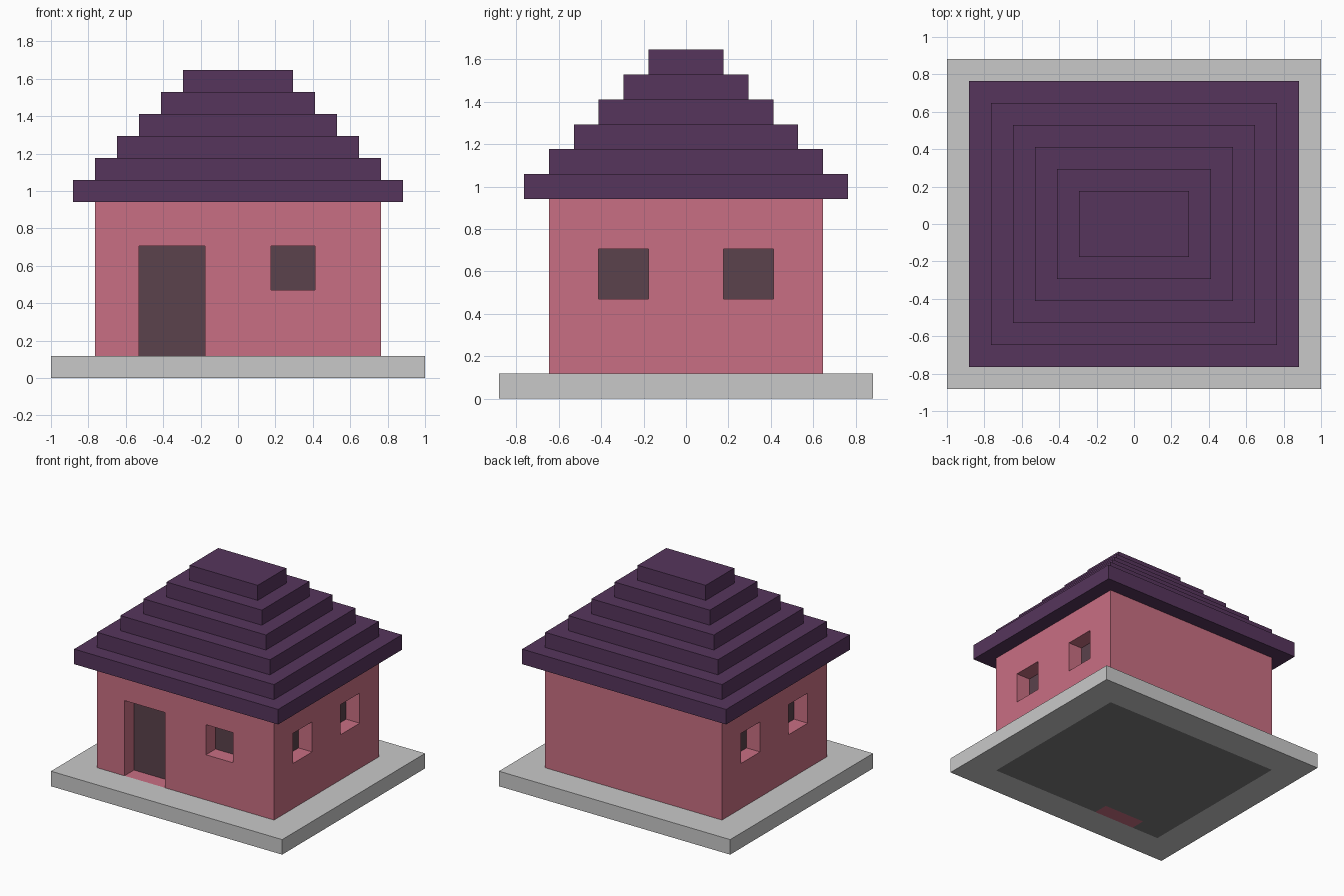
import bpy, bmesh
from mathutils import Vector

if "Cube" in bpy.data.objects:
    bpy.data.objects.remove(bpy.data.objects["Cube"])

U = 2 / 17  # one block


def material(name, rgb):
    lin = [(c / 255 / 12.92) if c / 255 <= 0.04045 else ((c / 255 + 0.055) / 1.055) ** 2.4 for c in rgb]
    m = bpy.data.materials.new(name)
    m.diffuse_color = (*lin, 1)
    m.use_nodes = True
    m.node_tree.nodes["Principled BSDF"].inputs["Base Color"].default_value = m.diffuse_color
    return m


GREY = material("pale_grey", (201, 201, 201))
PINK = material("pink", (201, 111, 131))
PURPLE = material("purple", (86, 53, 92))
DARK = material("dark_opening", (91, 66, 76))
FLOOR = material("mid_grey", (124, 124, 124))


def box(name, lo, hi, *mats):
    """Box between two corners given in blocks."""
    lo, hi = Vector(lo) * U, Vector(hi) * U
    bm = bmesh.new()
    bmesh.ops.create_cube(bm, size=1)
    for v in bm.verts:
        v.co = Vector([(lo[i] + hi[i]) / 2 + v.co[i] * (hi[i] - lo[i]) for i in range(3)])
    me = bpy.data.meshes.new(name)
    bm.to_mesh(me)
    bm.free()
    ob = bpy.data.objects.new(name, me)
    bpy.context.collection.objects.link(ob)
    for m in mats:
        me.materials.append(m)
    return ob


# Base slab: door sill and underside floor are cut into its faces
base = box("base", (-8.5, -7.5, 0), (8.5, 7.5, 1), GREY, PINK, FLOOR)
bm = bmesh.new()
bm.from_mesh(base.data)
for axis, cuts in ((0, (-6.5, -4.5, -1.5, 6.5)), (1, (-5.5, -4.5, 5.5))):
    for c in cuts:
        n = Vector((0, 0, 0))
        n[axis] = 1
        bmesh.ops.bisect_plane(bm, geom=bm.verts[:] + bm.edges[:] + bm.faces[:],
                               plane_co=n * c * U, plane_no=n)
for f in bm.faces:
    x, y, z = f.calc_center_median() / U
    if abs(f.normal.z) > 0.5:
        if -4.5 < x < -1.5 and -5.5 < y < -4.5:
            f.material_index = 1
        elif z < 0.5 and abs(x) < 6.5 and abs(y) < 5.5:
            f.material_index = 2
bm.to_mesh(base.data)
bm.free()

# Walls with one-block-deep openings
walls = box("walls", (-6.5, -5.5, 1), (6.5, 5.5, 8), PINK, DARK)
cutters = [box("door_cutter", (-4.5, -6.5, 0.5), (-1.5, -4.5, 6), PINK),
           box("front_window_cutter", (1.5, -6.5, 4), (3.5, -4.5, 6), PINK)]
for sx in (-1, 1):
    for sy in (-1, 1):
        xs, ys = sorted((5.5 * sx, 7.5 * sx)), sorted((1.5 * sy, 3.5 * sy))
        cutters.append(box("side_window_cutter", (xs[0], ys[0], 4), (xs[1], ys[1], 6), PINK))
bpy.context.view_layer.objects.active = walls
for c in cutters:
    mod = walls.modifiers.new("opening", "BOOLEAN")
    mod.operation, mod.solver, mod.object = "DIFFERENCE", "EXACT", c
    bpy.ops.object.modifier_apply(modifier=mod.name)
    bpy.data.objects.remove(c)

# Backs of the openings are dark
for p in walls.data.polygons:
    c, n = p.center / U, p.normal
    back_front = abs(n.y) > 0.9 and abs(c.y + 4.5) < 0.01
    back_side = abs(n.x) > 0.9 and abs(abs(c.x) - 5.5) < 0.01
    p.material_index = 1 if back_front or back_side else 0

# Stepped roof
for i in range(6):
    w, d = 7.5 - i, 6.5 - i
    box(f"roof_step_{i + 1}", (-w, -d, 8 + i), (w, d, 9 + i), PURPLE)
